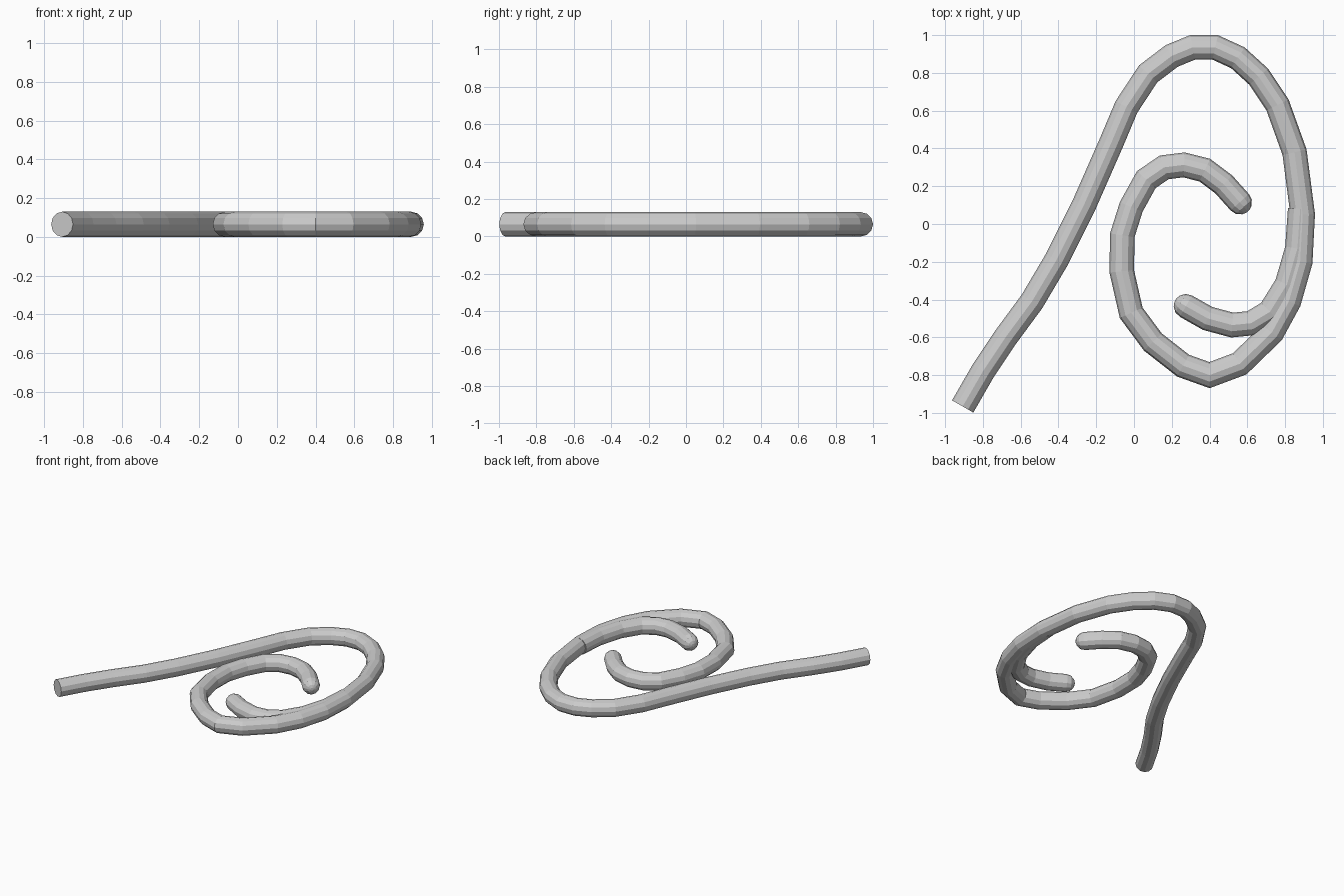
import bpy, bmesh, math
from mathutils import Vector

if "Cube" in bpy.data.objects:
    bpy.data.objects.remove(bpy.data.objects["Cube"])

R = 0.065      # tube radius
SIDES = 12


def tube(name, pts):
    """Sweep a round section along a flat path: flat start, domed end."""
    pts = [Vector((x, y, R)) for x, y in pts]
    n = len(pts)
    rings = []
    for i, p in enumerate(pts):
        a = (p - pts[i - 1]).normalized() if i else None
        b = (pts[i + 1] - p).normalized() if i < n - 1 else None
        t = ((a or b) + (b or a)).normalized()
        mitre = 1 / max(t.dot(a or b), 0.7)
        rings.append((p, t, R * mitre, R))
    # domed tip
    p, t = rings[-1][:2]
    for ang in (30, 60, 80):
        s = math.radians(ang)
        r = R * math.cos(s)
        rings.append((p + t * R * math.sin(s), t, r, r))

    bm = bmesh.new()
    loops = []
    for p, t, rw, rh in rings:
        side = Vector((-t.y, t.x, 0))
        loop = []
        for k in range(SIDES):
            a = 2 * math.pi * k / SIDES
            loop.append(bm.verts.new(p + side * rw * math.cos(a)
                                     + Vector((0, 0, rh * math.sin(a)))))
        loops.append(loop)
    for l0, l1 in zip(loops, loops[1:]):
        for k in range(SIDES):
            j = (k + 1) % SIDES
            bm.faces.new((l0[k], l0[j], l1[j], l1[k]))
    bm.faces.new(loops[0])
    bm.faces.new(loops[-1])
    bmesh.ops.recalc_face_normals(bm, faces=bm.faces)
    me = bpy.data.meshes.new(name)
    bm.to_mesh(me)
    bm.free()
    ob = bpy.data.objects.new(name, me)
    bpy.context.collection.objects.link(ob)
    return ob


# long stem that loops over and curls into a spiral
tube("spiral_stem", [
    (-0.907, -0.966), (-0.80, -0.78), (-0.68, -0.60), (-0.54, -0.41),
    (-0.41, -0.19), (-0.265, 0.10), (-0.12, 0.43), (-0.04, 0.62),
    (0.075, 0.795), (0.20, 0.89), (0.31, 0.935), (0.43, 0.935),
    (0.55, 0.88), (0.66, 0.78), (0.76, 0.63), (0.85, 0.38),
    (0.893, 0.05), (0.88, -0.20), (0.82, -0.41), (0.73, -0.575),
    (0.56, -0.74), (0.40, -0.80), (0.26, -0.75), (0.10, -0.625),
    (-0.015, -0.47), (-0.065, -0.25), (-0.062, -0.06), (-0.015, 0.09),
    (0.065, 0.235), (0.16, 0.30), (0.265, 0.313), (0.375, 0.285),
    (0.475, 0.21), (0.56, 0.115)])

# short inner branch leaving the right side of the loop
tube("inner_branch", [
    (0.88, 0.08), (0.865, -0.13), (0.81, -0.32), (0.72, -0.465),
    (0.62, -0.525), (0.52, -0.535), (0.39, -0.50), (0.275, -0.435)])
